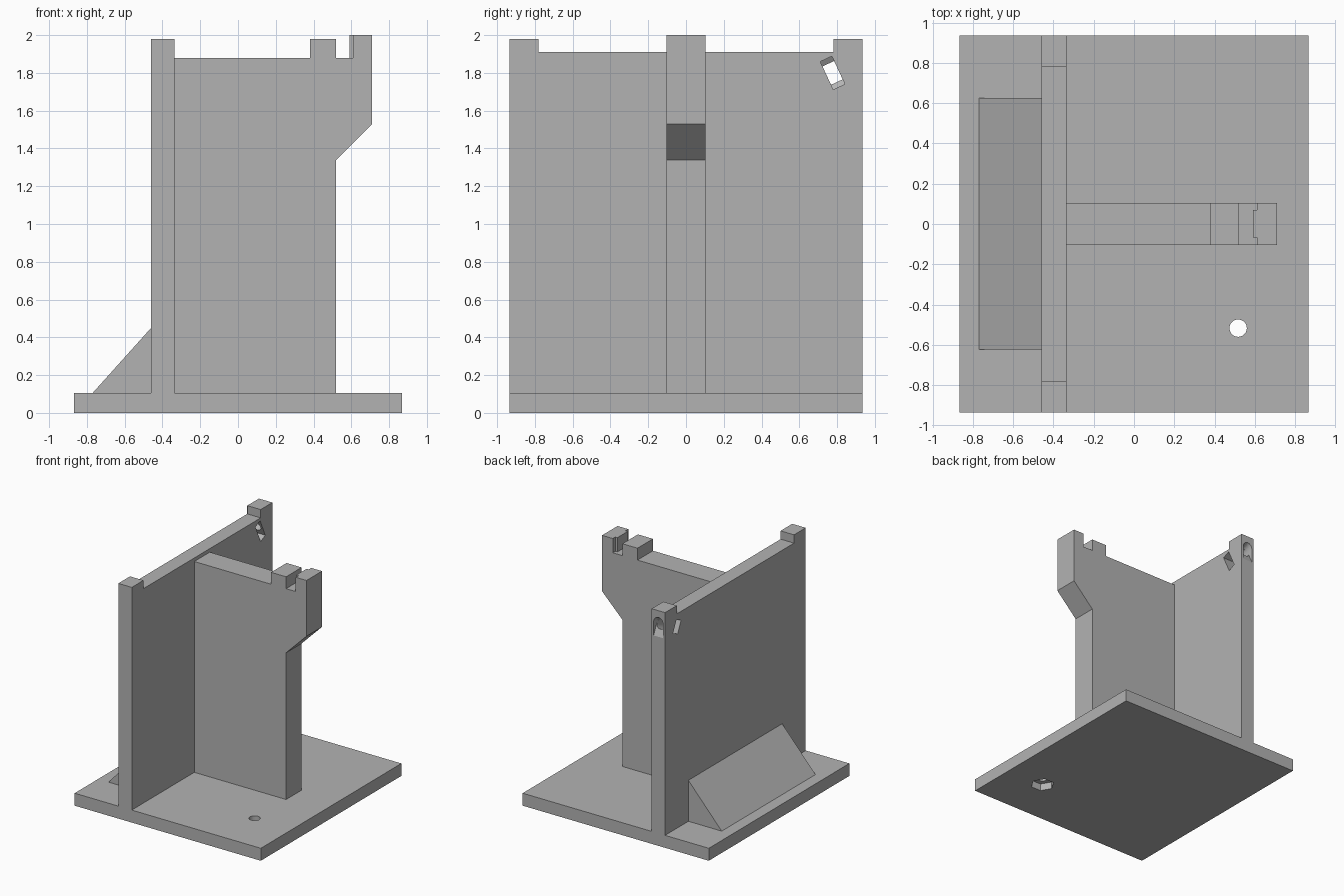
import bpy, bmesh, math
from mathutils import Matrix, Vector

cube = bpy.data.objects.get("Cube")
if cube:
    bpy.data.objects.remove(cube, do_unlink=True)

grey = bpy.data.materials.new("plain_grey")
grey.use_nodes = True
grey.diffuse_color = (0.45, 0.45, 0.45, 1)
grey.node_tree.nodes["Principled BSDF"].inputs["Base Color"].default_value = grey.diffuse_color


def prism(name, outline, axis, start, end, frame=None):
    """Extrude a 2D outline along x, y or z."""
    place = {"x": lambda a, b, d: (d, a, b),
             "y": lambda a, b, d: (a, d, b),
             "z": lambda a, b, d: (a, b, d)}[axis]
    bm = bmesh.new()
    face = bm.faces.new([bm.verts.new(place(a, b, start)) for a, b in outline])
    grown = bmesh.ops.extrude_face_region(bm, geom=[face])["geom"]
    offset = Vector(place(0, 0, end - start))
    bmesh.ops.translate(bm, vec=offset, verts=[v for v in grown if isinstance(v, bmesh.types.BMVert)])
    bmesh.ops.recalc_face_normals(bm, faces=bm.faces)
    if frame:
        bm.transform(frame)
    mesh = bpy.data.meshes.new(name)
    bm.to_mesh(mesh)
    bm.free()
    mesh.materials.append(grey)
    obj = bpy.data.objects.new(name, mesh)
    bpy.context.collection.objects.link(obj)
    return obj


def rect(a0, a1, b0, b1):
    return [(a0, b0), (a1, b0), (a1, b1), (a0, b1)]


def ring(radius, sides, cx=0, cy=0):
    turn = math.tau / sides
    return [(cx + radius * math.cos(i * turn), cy + radius * math.sin(i * turn)) for i in range(sides)]


def cut(target, cutter):
    cutter.hide_render = True
    mod = target.modifiers.new("cut", "BOOLEAN")
    mod.operation = "DIFFERENCE"
    mod.solver = "EXACT"
    mod.object = cutter
    bpy.context.view_layer.objects.active = target
    bpy.ops.object.modifier_apply(modifier=mod.name)
    bpy.data.objects.remove(cutter, do_unlink=True)


FLOOR = 0.105
SCREW, NUT = 0.043, 0.094

# Base plate with a screw hole and a hexagonal nut pocket underneath
base = prism("base_plate", rect(-0.867, 0.867, -0.935, 0.935), "z", 0, FLOOR)
cut(base, prism("base_hole", ring(SCREW, 32, 0.517, -0.517), "z", -0.1, 0.2))
cut(base, prism("base_nut", ring(NUT, 6, 0.517, -0.517), "z", -0.1, 0.06))

# Upright wall with raised ends
wall = prism("wall", [(-0.935, FLOOR), (0.935, FLOOR), (0.935, 1.98), (0.78, 1.98),
                      (0.78, 1.91), (-0.78, 1.91), (-0.78, 1.98), (-0.935, 1.98)],
             "x", -0.46, -0.335)

# Tilted screw channel: nut slot open to one side, shaft, and arched end recess
tilt = Matrix.Translation((-0.397, 0.776, 1.8)) @ Matrix.Rotation(math.radians(25), 4, "X")
flat = NUT * math.cos(math.pi / 6)
half = NUT / 2
nut_slot = [(0.2, -flat), (0.2, flat), (-half, flat), (-NUT, 0), (-half, -flat)]
cut(wall, prism("nut_slot", nut_slot, "y", -0.034, 0.034, tilt))
cut(wall, prism("shaft", ring(SCREW, 32), "y", 0, 0.4, tilt))
arch = [p for p in ring(SCREW + 0.001, 32) if p[1] >= -0.0001]
arch = [p for p in arch if p[1] > 0.001]
arch = [(SCREW + 0.001, -0.3), (SCREW + 0.001, 0)] + arch + [(-SCREW - 0.001, 0), (-SCREW - 0.001, -0.3)]
cut(wall, prism("end_recess", arch, "y", 0.127, 0.5, tilt))

# Fin with a notched top and an overhanging nose
prism("fin", [(-0.335, FLOOR), (0.52, FLOOR), (0.52, 1.34), (0.71, 1.53), (0.71, 2.0),
              (0.61, 2.0), (0.61, 1.88), (0.52, 1.88), (0.52, 1.98), (0.38, 1.98),
              (0.38, 1.88), (-0.335, 1.88)], "y", -0.103, 0.103)
prism("notch_rib", rect(0.59, 0.61, -0.066, 0.07), "z", 1.88, 2.0)

# Sloped brace behind the wall
prism("brace", [(-0.77, FLOOR), (-0.46, FLOOR), (-0.46, 0.45)], "y", -0.623, 0.625)
